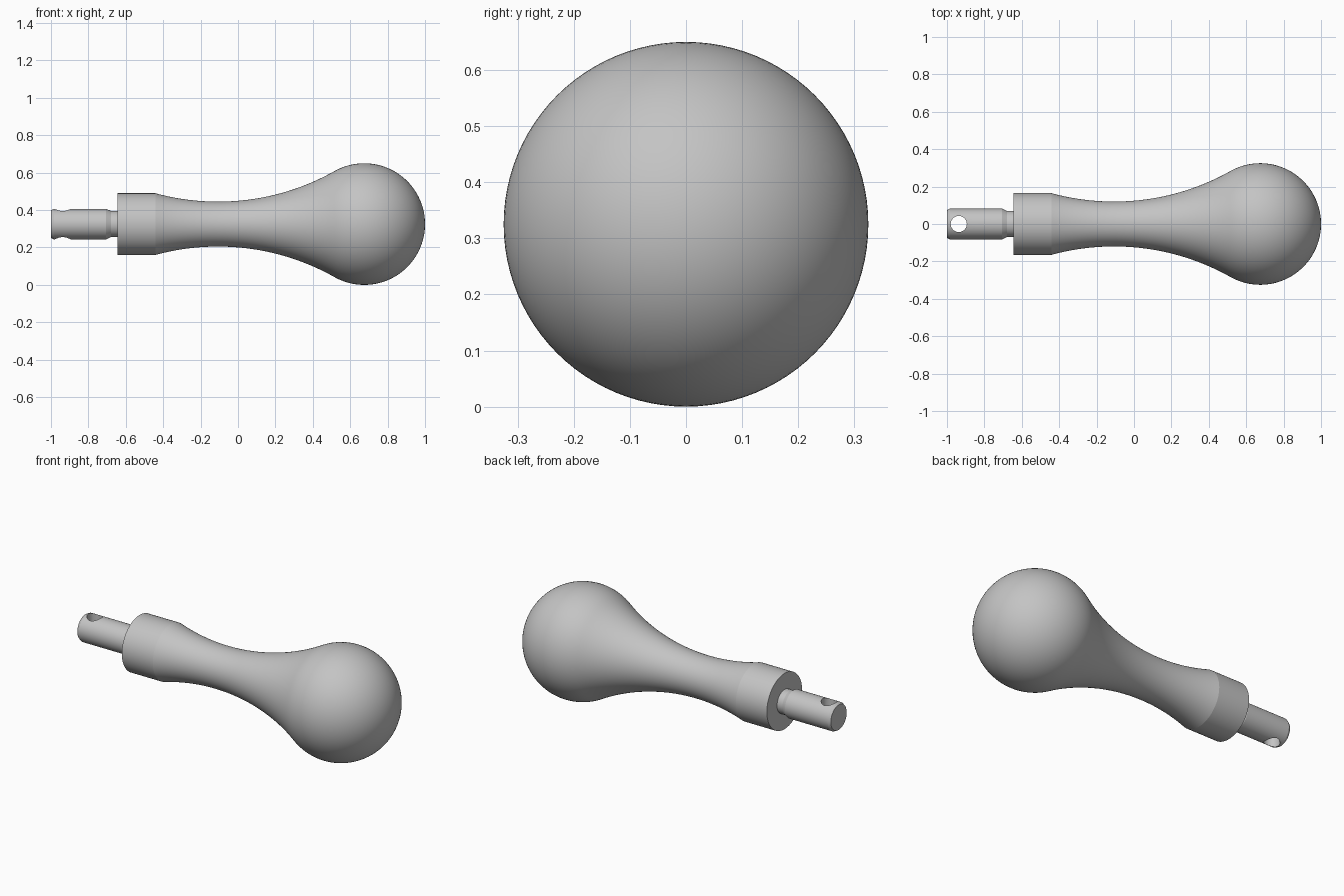
import bpy
import bmesh
from math import asin, atan2, cos, pi, radians, sin, sqrt
from mathutils import Matrix

cube = bpy.data.objects.get("Cube")
if cube:
    bpy.data.objects.remove(cube, do_unlink=True)

AXIS_Z = 0.325
SEGMENTS = 96

grey = bpy.data.materials.new("plain grey")
grey.use_nodes = True
color = (0.55, 0.55, 0.55, 1)
grey.diffuse_color = color
grey.node_tree.nodes["Principled BSDF"].inputs["Base Color"].default_value = color


def finish(bm, name):
    bmesh.ops.recalc_face_normals(bm, faces=bm.faces)
    mesh = bpy.data.meshes.new(name)
    bm.to_mesh(mesh)
    bm.free()
    mesh.materials.append(grey)
    obj = bpy.data.objects.new(name, mesh)
    bpy.context.collection.objects.link(obj)
    obj.location.z = AXIS_Z
    return obj


def turned(name, profile):
    """Revolve (x, radius) points about the x axis."""
    bm = bmesh.new()
    verts = [bm.verts.new((x, 0, r)) for x, r in profile]
    edges = [bm.edges.new(pair) for pair in zip(verts, verts[1:])]
    bmesh.ops.spin(bm, geom=verts + edges, cent=(0, 0, 0), axis=(1, 0, 0),
                   angle=2 * pi, steps=SEGMENTS)
    bmesh.ops.remove_doubles(bm, verts=bm.verts, dist=0.0001)
    return finish(bm, name)


def activate(obj):
    bpy.ops.object.select_all(action="DESELECT")
    obj.select_set(True)
    bpy.context.view_layer.objects.active = obj


def arc(cx, cy, radius, start, end, steps):
    angles = [start + (end - start) * i / steps for i in range(steps + 1)]
    return [(cx + radius * cos(a), cy + radius * sin(a)) for a in angles]


# Handle: straight collar, concave waist tangent to a round ball end
collar_r, waist_x, waist_r = 0.165, -0.107, 0.12
ball_x, ball_r = 0.675, 0.325
gap = ball_x - waist_x
waist_R = (gap ** 2 + waist_r ** 2 - ball_r ** 2) / (2 * (ball_r - waist_r))
center_y = waist_r + waist_R
drop = center_y - collar_r
collar_end = waist_x - sqrt(waist_R ** 2 - drop ** 2)
start = -pi / 2 - asin((waist_x - collar_end) / waist_R)
join = atan2(-center_y, gap)

waist = arc(waist_x, center_y, waist_R, start, join, 40)
ball = arc(ball_x, 0, ball_r, join + pi, 0, 40)
handle = turned("handle", [(-0.645, 0), (-0.645, collar_r)] + waist + ball[1:-1]
                + [(ball_x + ball_r, 0)])

# Shaft: chamfered tip and a relief groove beside the collar
shaft = turned("shaft", [(-1, 0), (-1, 0.074), (-0.985, 0.082), (-0.705, 0.082),
                         (-0.68, 0.07), (-0.635, 0.07), (-0.635, 0)])

# Cross hole drilled through the shaft
bm = bmesh.new()
bmesh.ops.create_cone(bm, cap_ends=True, segments=48, radius1=0.043, radius2=0.043,
                      depth=0.4, matrix=Matrix.Translation((-0.937, 0, 0)))
drill = finish(bm, "hole_cutter")
drill.hide_render = True
cut = shaft.modifiers.new("cross hole", "BOOLEAN")
cut.operation = "DIFFERENCE"
cut.solver = "EXACT"
cut.object = drill
activate(shaft)
bpy.ops.object.modifier_apply(modifier=cut.name)
bpy.data.objects.remove(drill, do_unlink=True)

for part in (handle, shaft):
    activate(part)
    bpy.ops.object.shade_smooth_by_angle(angle=radians(12))
